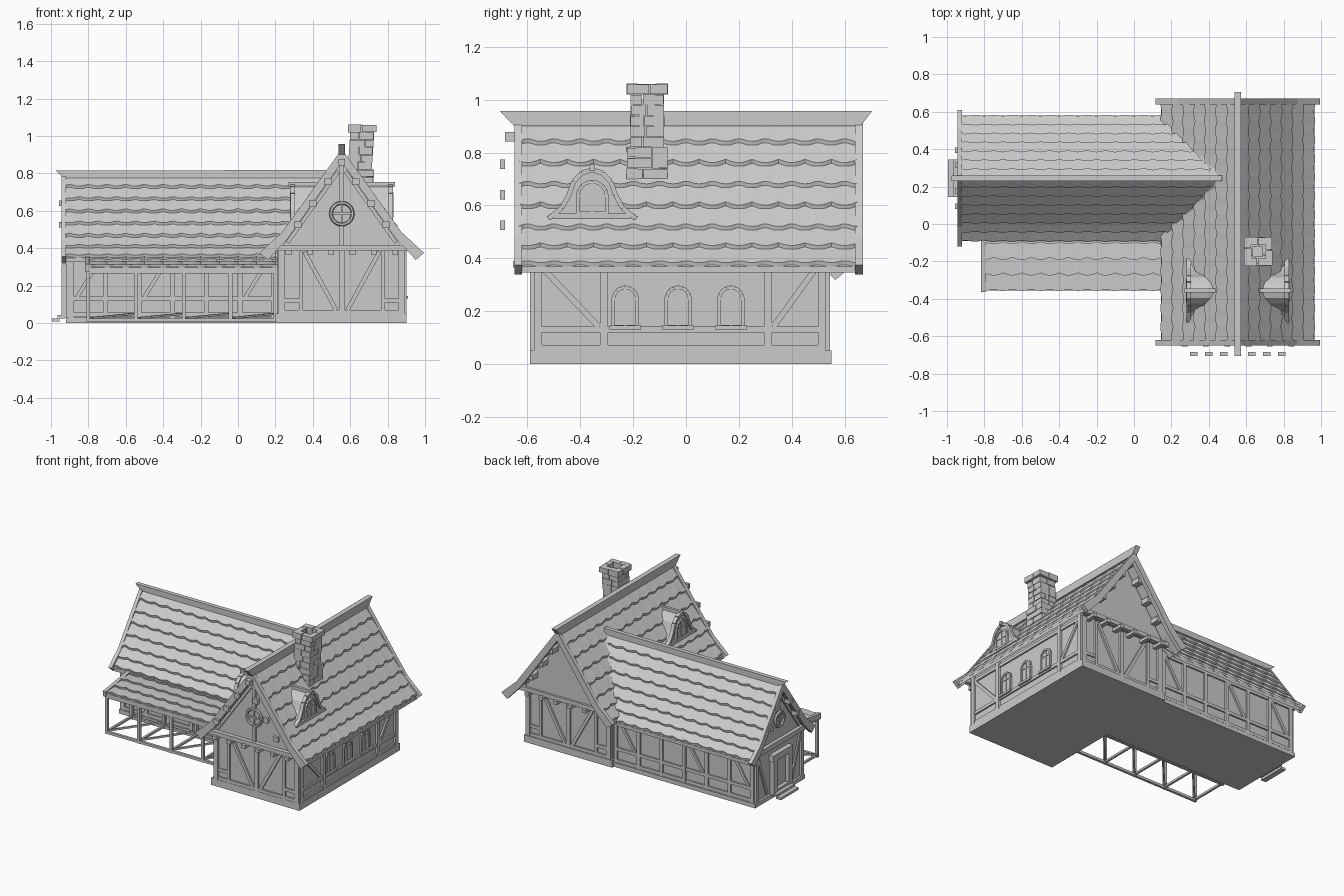
import bpy, bmesh, math, random
from mathutils import Vector

random.seed(4)
if "Cube" in bpy.data.objects:
    bpy.data.objects.remove(bpy.data.objects["Cube"])

grey = bpy.data.materials.new("plain_grey")
grey.use_nodes = True
grey.diffuse_color = (0.6, 0.6, 0.6, 1)
grey.node_tree.nodes["Principled BSDF"].inputs["Base Color"].default_value = (0.6, 0.6, 0.6, 1)

MX, WY = 0.555, 0.245                       # ridge lines of main house and side wing
MAIN = [(0, 0.91), (0.32, 0.47), (0.41, 0.37)]
WING = [(0, 0.785), (0.26, 0.43), (0.335, 0.35)]


def finish(name, bm):
    bmesh.ops.recalc_face_normals(bm, faces=bm.faces)
    mesh = bpy.data.meshes.new(name)
    bm.to_mesh(mesh)
    bm.free()
    mesh.materials.append(grey)
    ob = bpy.data.objects.new(name, mesh)
    bpy.context.collection.objects.link(ob)
    return ob


def prism(name, pts, axis, lo, hi):
    """Extrude a 2D outline along x or y (outline is in the other axis and z)."""
    bm = bmesh.new()
    place = (lambda t, p: (t, p[0], p[1])) if axis == "x" else (lambda t, p: (p[0], t, p[1]))
    a, b = [[bm.verts.new(place(t, p)) for p in pts] for t in (lo, hi)]
    bm.faces.new(a)
    bm.faces.new(b)
    for i in range(len(pts)):
        j = (i + 1) % len(pts)
        bm.faces.new((a[i], a[j], b[j], b[i]))
    return finish(name, bm)


def box(name, x0, x1, y0, y1, z0, z1):
    return prism(name, [(x0, z0), (x1, z0), (x1, z1), (x0, z1)], "y", y0, y1)


def beam(name, a, b, w=0.025, h=0.025):
    a, b = Vector(a), Vector(b)
    bm = bmesh.new()
    bmesh.ops.create_cube(bm, size=1)
    bmesh.ops.scale(bm, vec=(w, h, (b - a).length), verts=bm.verts)
    ob = finish(name, bm)
    ob.rotation_euler = (b - a).to_track_quat("Z", "Y").to_euler()
    ob.location = (a + b) / 2
    return ob


def ring(name, loc, r, axis, thick=0.01):
    rot = (math.pi / 2, 0, 0) if axis == "y" else (0, math.pi / 2, 0)
    bpy.ops.mesh.primitive_torus_add(major_radius=r, minor_radius=thick, major_segments=20,
                                     minor_segments=6, location=loc, rotation=rot)
    ob = bpy.context.object
    ob.name = name
    ob.data.materials.append(grey)
    x, y, z = loc
    dx, dy = (r, 0) if axis == "y" else (0, r)
    beam(name + "_bar", (x, y, z - r), (x, y, z + r), 0.01, 0.01)
    beam(name + "_bar", (x - dx, y - dy, z), (x + dx, y + dy, z), 0.01, 0.01)


def along_profile(prof, t):
    """Point on a roof profile at fraction t of its depth."""
    d = t * prof[-1][0]
    for (d0, z0), (d1, z1) in zip(prof, prof[1:]):
        if d <= d1 + 1e-6:
            return d, z0 + (z1 - z0) * (d - d0) / (d1 - d0)
    return prof[-1]


def shingles(name, put, prof, lo, hi, rows, period=0.1, cut=None):
    """Overlapping rows with scalloped lower edges above a plain slab."""
    bm = bmesh.new()
    n = round((hi - lo) / 0.02)
    for r in range(rows):
        prev = None
        for i in range(n + 1):
            s = lo + (hi - lo) * i / n
            wave = abs(math.sin(math.pi * (s / period + 0.5 * (r % 2))))
            d0, z0 = along_profile(prof, r / rows)
            d1, z1 = along_profile(prof, min(1, (r + 1 - 0.16 * (1 - wave)) / rows))
            cur = [bm.verts.new(put(s, *p)) for p in
                   ((d0, z0), (d1 + 0.004, z1 + 0.013), (d1, z1 - 0.004))]
            if prev:
                for k in (0, 1):
                    bm.faces.new((prev[k], cur[k], cur[k + 1], prev[k + 1]))
            prev = cur
    for (d0, z0), (d1, z1) in zip(prof, prof[1:]):
        lower = [[put(s, d, z - o) for s, d, z in ((lo, d0, z0), (hi, d0, z0), (hi, d1, z1), (lo, d1, z1))]
                 for o in (0.002, 0.025)]
        a, b = [[bm.verts.new(c) for c in q] for q in lower]
        bm.faces.new(a)
        bm.faces.new(b)
        for k in range(4):
            bm.faces.new((a[k], a[k - 1], b[k - 1], b[k]))
    if cut:
        bmesh.ops.bisect_plane(bm, geom=bm.verts[:] + bm.edges[:] + bm.faces[:],
                               plane_co=cut[0], plane_no=cut[1], clear_outer=True)
    return finish(name, bm)


def barge(name, prof, mid, axis, lo, hi):
    """Curved-foot gable boards on both slopes."""
    (_, zt), (dk, zk), (de, ze) = prof
    for s in (-1, 1):
        pts = [(0, zt + 0.02), (dk, zk + 0.015), (de + 0.03, ze + 0.005),
               (de - 0.015, ze - 0.032), (dk - 0.03, zk - 0.02), (0, zt - 0.05)]
        prism(name, [(mid + s * d, z) for d, z in pts], axis, lo, hi)


# Main house walls, jettied gables and plinth
box("main_plinth", 0.2, 0.9, -0.59, 0.55, 0, 0.05)
box("main_wall", 0.225, 0.885, -0.575, 0.53, 0.05, 0.41)
prism("main_gable_wall", [(0.23, 0.4), (0.88, 0.4), (MX, 0.86)], "y", -0.6, 0.575)

# Side wing walls and plinth
box("wing_plinth", -0.92, 0.21, -0.035, 0.53, 0, 0.03)
prism("wing_wall", [(-0.02, 0.03), (0.515, 0.03), (0.515, 0.375), (WY, 0.74), (-0.02, 0.375)], "x", -0.905, 0.3)

# Roofs
for s in (-1, 1):
    shingles("main_roof", lambda t, d, z: (MX + s * d, t, z), MAIN, -0.63, 0.65, 7)
    shingles("wing_roof", lambda t, d, z: (t, WY + s * d, z), WING, -0.925, 0.5, 7,
             cut=((MX - 0.01, 0, 0.89), (0.44, 0, -0.32)))
    beam("valley_board", (0.155, WY + s * 0.335, 0.365), (0.235, WY + s * 0.26, 0.45), 0.025, 0.02)
    beam("valley_board", (0.235, WY + s * 0.26, 0.45), (0.47, WY, 0.79), 0.025, 0.02)
prism("main_ridge", [(-0.65, 0.9), (0.66, 0.9), (0.705, 0.957), (-0.705, 0.957)], "x", MX - 0.018, MX + 0.018)
prism("wing_ridge", [(-0.93, 0.775), (0.47, 0.775), (0.47, 0.818), (-0.975, 0.815)], "y", WY - 0.015, WY + 0.015)
for y0, y1 in ((-0.65, -0.62), (0.64, 0.67)):
    barge("main_bargeboard", MAIN, MX, "y", y0, y1)
barge("wing_bargeboard", WING, WY, "x", -0.945, -0.92)

# Gable timber on both ends of the main house
for y, o in ((-0.575, -1), (0.53, 1)):
    g = y + o * 0.03                         # jettied gable face
    box("gable_tie_beam", 0.2, 0.91, min(g, g + o * 0.03), max(g, g + o * 0.03), 0.385, 0.415)
    for i in range(6):
        x = 0.27 + i * 0.114
        box("joist_end", x - 0.015, x + 0.015, min(y, y + o * 0.08), max(y, y + o * 0.08), 0.365, 0.39)
    for x, w in ((0.235, 0.035), (0.335, 0.02), (MX, 0.03), (0.775, 0.02), (0.875, 0.035)):
        beam("gable_post", (x, y, 0.05), (x, y, 0.385), w, 0.03)
    for s in (-1, 1):
        beam("gable_brace", (MX + s * 0.03, y, 0.07), (MX + s * 0.2, y, 0.38), 0.025, 0.022)
        beam("corner_rail", (MX + s * 0.32, y, 0.12), (MX + s * 0.22, y, 0.12), 0.022, 0.022)
        beam("sill_rail", (MX + s * 0.33, y, 0.06), (MX, y, 0.06), 0.025, 0.022)
        beam("gable_rafter", (MX + s * 0.29, g, 0.43), (MX + s * 0.02, g, 0.81), 0.02, 0.02)
        for d, z in ((0.075, 0.755), (0.155, 0.64), (0.235, 0.525)):
            box("purlin_end", MX + s * d - 0.02, MX + s * d + 0.02, min(g - 0.1, y + o * 0.11),
                max(g - 0.1, y + o * 0.11), z - 0.018, z + 0.018)
    beam("ridge_beam_end", (MX, y, 0.86), (MX, y + o * 0.11, 0.86), 0.035, 0.035)
    beam("king_post", (MX, g, 0.65), (MX, g, 0.85), 0.025, 0.022)
    beam("king_post", (MX, g, 0.41), (MX, g, 0.52), 0.025, 0.022)
    ring("round_window", (MX, g + o * 0.005, 0.585), 0.058, "y")

# Long side timber and arched windows of the main house
for x in (0.225, 0.885):
    for y in (-0.56, -0.31, 0.31, 0.515):
        beam("side_post", (x, y, 0.05), (x, y, 0.41), 0.03, 0.03)
    for z in (0.06, 0.13, 0.375):
        beam("side_rail", (x, -0.57, z), (x, 0.525, z), 0.022, 0.022)
    beam("side_brace", (x, -0.54, 0.36), (x, -0.33, 0.14), 0.022, 0.022)
    beam("side_brace", (x, 0.49, 0.36), (x, 0.33, 0.14), 0.022, 0.022)


def arch(name, y, z0, zs, r, x0, x1):
    """Arched frame with a middle bar and cross bar on a wall facing sideways."""
    curve = [(y + r * math.cos(a * math.pi / 8), zs + r * math.sin(a * math.pi / 8)) for a in range(9)]
    path = [(y + r, z0)] + curve + [(y - r, z0)]
    for p, q in zip(path, path[1:] + path[:1]):
        beam(name, (x1, *p), (x1, *q), 0.014, 0.014)
    beam(name + "_bar", (x1, y, z0), (x1, y, zs + r), 0.008, 0.008)
    beam(name + "_bar", (x1, y - r, zs), (x1, y + r, zs), 0.008, 0.008)
    prism(name + "_pane", path, "x", x0, x1)


for y in (-0.23, -0.03, 0.17):
    arch("arched_window", y, 0.14, 0.245, 0.045, 0.88, 0.89)
    box("window_sill", 0.88, 0.908, y - 0.06, y + 0.06, 0.13, 0.145)

# Bell-shaped dormers on both slopes
half = [(0.165, 0.55), (0.115, 0.59), (0.088, 0.64), (0.07, 0.69), (0.04, 0.722), (0, 0.735)]
bell = half + [(-d, z) for d, z in half[-2::-1]]
for s in (-1, 1):
    face, back = MX + s * 0.262, MX + s * 0.1
    prism("dormer", [(-0.355 + d, z) for d, z in bell], "x", back, face)
    for p, q in zip(bell, bell[1:]):
        beam("dormer_trim", (face, -0.355 + p[0], p[1]), (face, -0.355 + q[0], q[1]), 0.025, 0.018)
    beam("dormer_ridge", (MX + s * 0.285, -0.355, 0.742), (MX + s * 0.12, -0.355, 0.74), 0.02, 0.025)
    arch("dormer_window", -0.355, 0.57, 0.635, 0.055, face, face + s * 0.008)
    beam("dormer_sill", (face, -0.5, 0.56), (face, -0.21, 0.56), 0.025, 0.02)

# Leaning brick chimney with an open top
for i in range(10):
    z, lean = 0.66 + i * 0.04, 0.0025 * i
    wide = 0.077 if i < 4 or i > 8 else 0.064
    cx, cy = 0.642 + lean, -0.147
    for k in range(4):
        a = k * math.pi / 2
        ux, uy = round(math.cos(a)), round(math.sin(a))
        split = random.uniform(-0.3, 0.3) * wide
        for p, q in ((-wide + 0.035 * (i % 2), split - 0.002), (split + 0.002, wide - 0.035 * (1 - i % 2))):
            t, j = wide - 0.02, random.uniform(-0.003, 0.004)
            beam("chimney_brick", (cx + ux * t - uy * p, cy + uy * t + ux * p, z + 0.02),
                 (cx + ux * t - uy * q, cy + uy * t + ux * q, z + 0.02), 0.038 + j, 0.038 + j)
box("chimney_core", 0.6, 0.69, -0.195, -0.1, 0.66, 1.0)

# Wing side timber
for y in (-0.02, 0.515):
    for i in range(7):
        x = -0.89 + i * 0.18
        beam("wing_post", (x, y, 0.03), (x, y, 0.385), 0.026, 0.024)
    for z in (0.045, 0.13, 0.36):
        beam("wing_rail", (-0.9, y, z), (0.2, y, z), 0.022, 0.022)
    for x in (-0.86, -0.5, 0.04):
        beam("wing_brace", (x, y, 0.14), (x + 0.13, y, 0.35), 0.02, 0.02)

# Wing end gable with doorway, round window and steps
ex = -0.905
for s in (-1, 1):
    beam("end_post", (ex, WY + s * 0.255, 0.03), (ex, WY + s * 0.255, 0.38), 0.03, 0.03)
    beam("end_brace", (ex, WY + s * 0.14, 0.05), (ex, WY + s * 0.24, 0.34), 0.02, 0.02)
    beam("door_column", (ex - 0.02, WY + s * 0.085, 0.03), (ex - 0.02, WY + s * 0.085, 0.28), 0.035, 0.035)
    beam("end_rafter", (ex, WY + s * 0.23, 0.4), (ex, WY + s * 0.01, 0.7), 0.02, 0.02)
    for d, z in ((0.07, 0.64), (0.15, 0.525)):
        beam("wing_purlin_end", (ex, WY + s * d, z), (-0.958, WY + s * d, z), 0.03, 0.03)
beam("end_tie_beam", (ex - 0.01, -0.03, 0.375), (ex - 0.01, 0.525, 0.375), 0.03, 0.035)
beam("door_lintel", (ex - 0.02, WY - 0.11, 0.29), (ex - 0.02, WY + 0.11, 0.29), 0.035, 0.045)
box("door", ex - 0.008, ex, WY - 0.07, WY + 0.07, 0.04, 0.27)
ring("wing_round_window", (ex - 0.008, WY, 0.53), 0.05, "x")
for i, x in enumerate((-0.995, -0.965, -0.94)):
    box("door_step", x, x + 0.04, WY - 0.1, WY + 0.1, 0.008 + 0.017 * i, 0.025 + 0.017 * i)

# Lean-to porch on slim posts
px, py = [-0.8, -0.545, -0.29, -0.04, 0.2], -0.34
for x in px:
    beam("porch_post", (x, py, 0.005), (x, py, 0.28), 0.02, 0.02)
    beam("porch_post", (x, -0.06, 0.005), (x, -0.06, 0.32), 0.02, 0.02)
    beam("porch_floor_tie", (x, py, 0.02), (x, -0.03, 0.02), 0.015, 0.015)
    beam("porch_rafter", (x, py, 0.275), (x, -0.03, 0.32), 0.02, 0.02)
for y in (py, -0.06):
    beam("porch_rail", (-0.81, y, 0.015), (0.2, y, 0.015), 0.018, 0.018)
    beam("porch_plate", (-0.81, y, 0.275), (0.2, y, 0.275), 0.022, 0.022)
for a, b in zip(px, px[1:]):
    beam("porch_floor_brace", (a, py, 0.025), (b, -0.06, 0.05), 0.012, 0.012)
shingles("porch_roof", lambda t, d, z: (t, -0.02 - d, z), [(0, 0.35), (0.17, 0.33), (0.335, 0.3)], -0.8, 0.22, 4)
beam("porch_edge_board", (-0.805, -0.03, 0.34), (-0.805, -0.362, 0.295), 0.025, 0.04)
